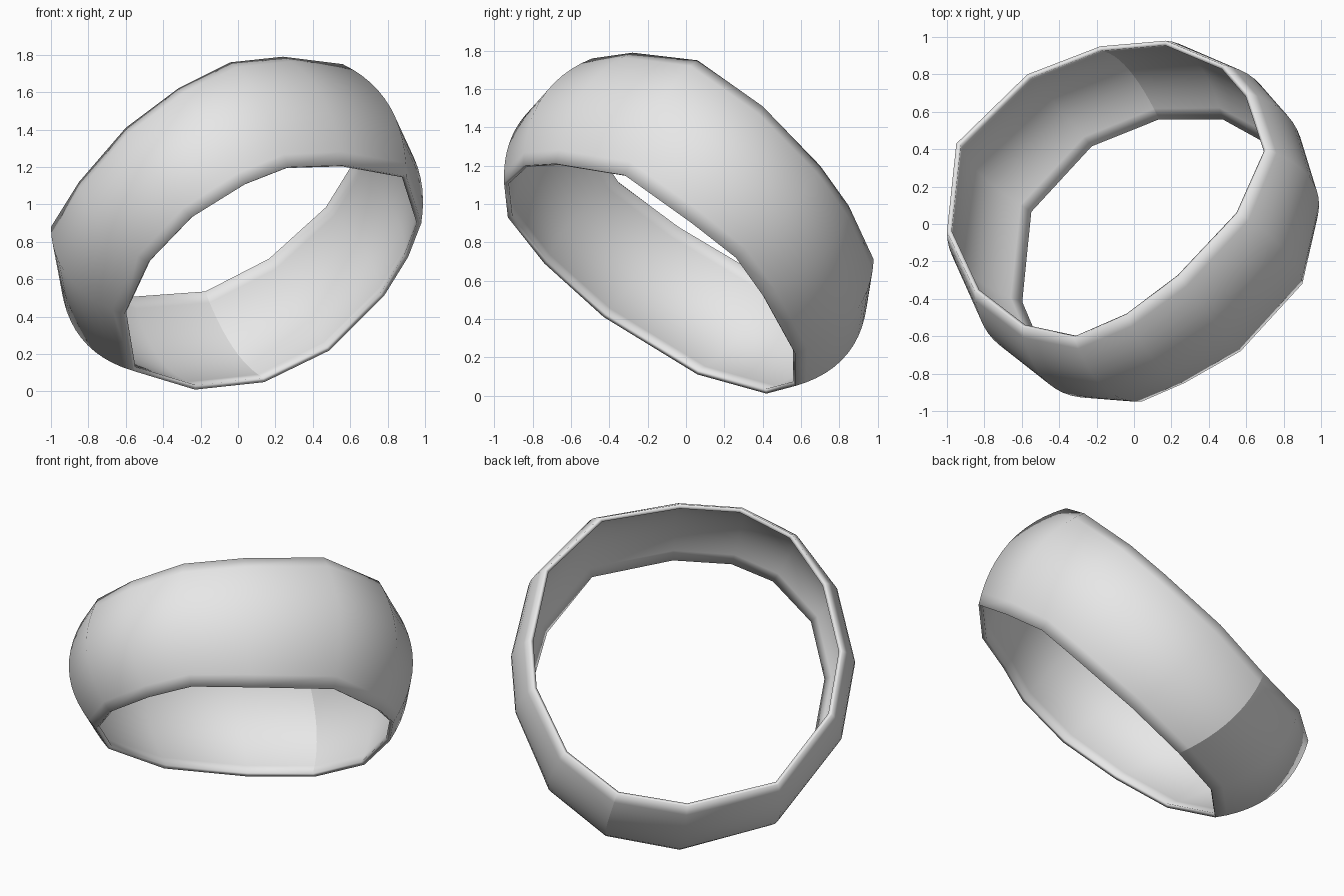
import bpy
import bmesh
from mathutils import Vector

# Remove the default cube
default_cube = bpy.data.objects.get("Cube")
if default_cube:
    bpy.data.objects.remove(default_cube, do_unlink=True)

# Rim paths of the tilted ring, matched corner by corner
LOWER_RIM = [
    (-.61, -.43, .41), (-.48, -.74, .69), (-.25, -.93, .93), (.04, -.95, 1.11),
    (.27, -.85, 1.20), (.57, -.68, 1.21), (.90, -.32, 1.15), (.98, .03, .90),
    (.91, .26, .72), (.78, .41, .51), (.49, .57, .22), (.14, .57, .05),
    (-.23, .42, .01), (-.56, .06, .11),
]
UPPER_RIM = [
    (-1, -.04, .88), (-.85, -.36, 1.12), (-.60, -.55, 1.41), (-.32, -.61, 1.62),
    (-.04, -.49, 1.76), (.24, -.28, 1.79), (.56, .06, 1.75), (.71, .40, 1.51),
    (.61, .70, 1.20), (.48, .85, .99), (.17, .98, .71), (-.18, .95, .53),
    (-.57, .80, .50), (-.95, .43, .60),
]
ROWS = 12          # divisions across the width of the band
BULGE = 0.11       # barrel swelling at mid width
WALL = 0.025       # wall thickness
SEAM = 11          # corner carrying the hard seam


def make_material(name, colour):
    """Plain single-colour material."""
    material = bpy.data.materials.new(name)
    material.use_nodes = True
    material.diffuse_color = colour
    shader = next(n for n in material.node_tree.nodes if n.type == 'BSDF_PRINCIPLED')
    shader.inputs["Base Color"].default_value = colour
    return material


def barrel_strip(bm, low, high, centre, axis):
    """Column of vertices arching from one rim to the other."""
    outward = (low + high) / 2 - centre
    outward -= axis * outward.dot(axis)
    outward.normalize()
    column = []
    for row in range(ROWS + 1):
        t = row / ROWS
        arch = BULGE * 4 * t * (1 - t)
        column.append(bm.verts.new(low.lerp(high, t) + outward * arch))
    return column


# Ring axis and centre taken from the two rims
lower = [Vector(p) for p in LOWER_RIM]
upper = [Vector(p) for p in UPPER_RIM]
low_centre = sum(lower, Vector()) / len(lower)
high_centre = sum(upper, Vector()) / len(upper)
centre = (low_centre + high_centre) / 2
axis = (high_centre - low_centre).normalized()

# Barrel-shaped outer surface of the band
bm = bmesh.new()
columns = [barrel_strip(bm, a, b, centre, axis) for a, b in zip(lower, upper)]
for i, column in enumerate(columns):
    following = columns[(i + 1) % len(columns)]
    for row in range(ROWS):
        face = bm.faces.new((column[row], following[row],
                             following[row + 1], column[row + 1]))
        face.smooth = True
# Make every face point away from the ring axis
bm.normal_update()
sample = bm.faces[:][ROWS // 2]
if sample.normal.dot(sample.calc_center_median() - centre) < 0:
    bmesh.ops.reverse_faces(bm, faces=bm.faces[:])

# Hard seam across the band
for a, b in zip(columns[SEAM], columns[SEAM][1:]):
    bm.edges.get((a, b)).smooth = False

mesh = bpy.data.meshes.new("ring_band")
bm.to_mesh(mesh)
bm.free()
ring_band = bpy.data.objects.new("ring_band", mesh)
bpy.context.collection.objects.link(ring_band)
mesh.materials.append(make_material("light_grey", (0.8, 0.8, 0.8, 1)))

# Thin wall grown inwards
shell = ring_band.modifiers.new("wall", 'SOLIDIFY')
shell.thickness = WALL
shell.offset = -1
shell.use_even_offset = True
